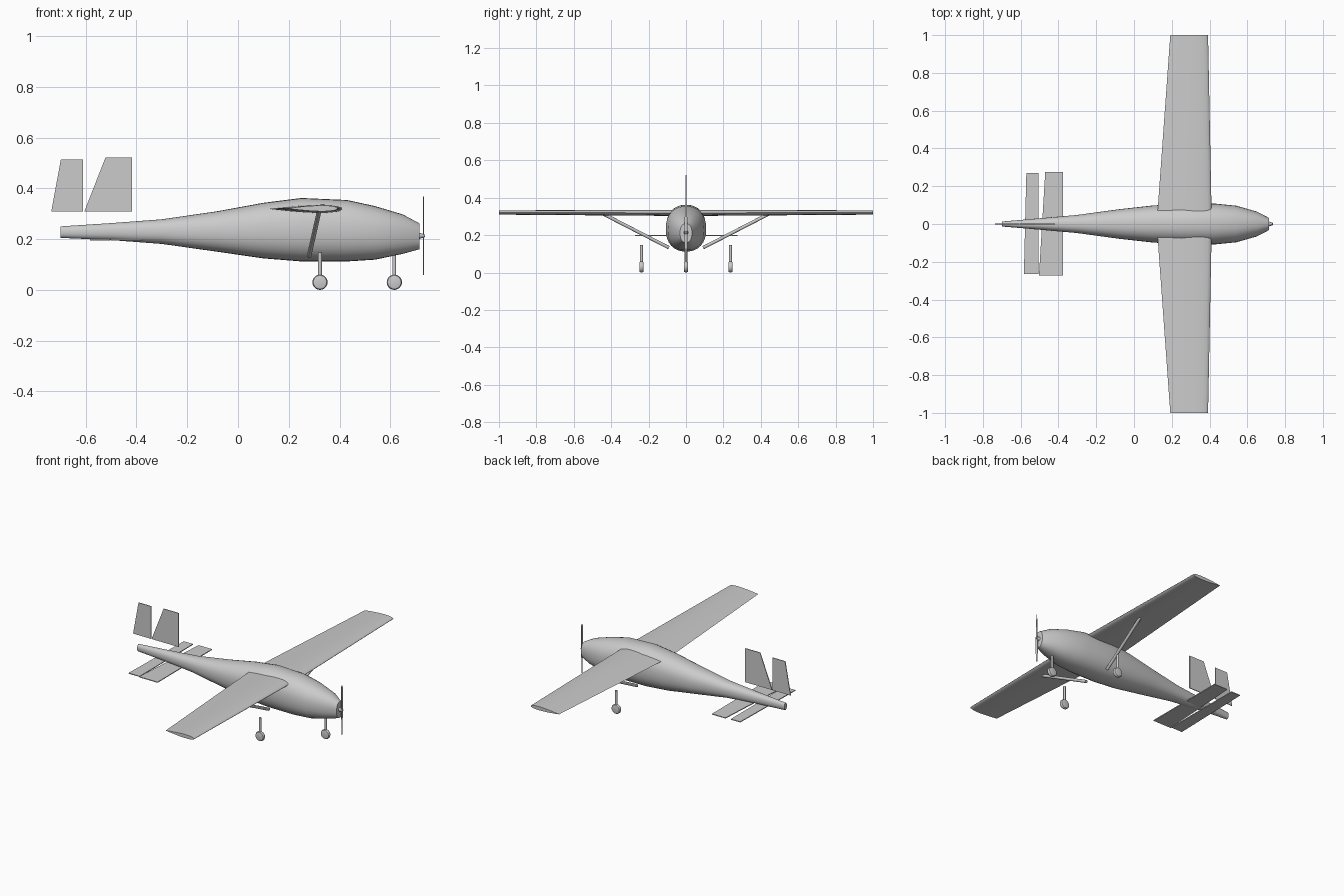
import bpy, bmesh, math
from mathutils import Vector

if "Cube" in bpy.data.objects:
    bpy.data.objects.remove(bpy.data.objects["Cube"])


def finish(bm, name, smooth=True):
    bmesh.ops.recalc_face_normals(bm, faces=bm.faces)
    me = bpy.data.meshes.new(name)
    bm.to_mesh(me)
    bm.free()
    ob = bpy.data.objects.new(name, me)
    bpy.context.collection.objects.link(ob)
    if smooth:
        bpy.ops.object.select_all(action='DESELECT')
        ob.select_set(True)
        bpy.context.view_layer.objects.active = ob
        bpy.ops.object.shade_smooth_by_angle(angle=math.radians(35))
    return ob


def loft(name, rings, smooth=True):
    """Skin a list of equal-length point rings and cap both ends."""
    bm = bmesh.new()
    rows = [[bm.verts.new(p) for p in r] for r in rings]
    n = len(rows[0])
    for a, b in zip(rows, rows[1:]):
        for i in range(n):
            j = (i + 1) % n
            bm.faces.new((a[i], a[j], b[j], b[i]))
    bm.faces.new(rows[0])
    bm.faces.new(rows[-1])
    return finish(bm, name, smooth)


def rod(name, a, b, r1, r2=None, sides=16):
    a, b = Vector(a), Vector(b)
    q = (b - a).to_track_quat('Z', 'Y')
    ring = lambda c, r: [c + q @ Vector((r * math.cos(t), r * math.sin(t), 0))
                         for t in (2 * math.pi * i / sides for i in range(sides))]
    return loft(name, [ring(a, r1), ring(b, r1 if r2 is None else r2)])


def plate(name, pts, axis, thick=0.005):
    """Thin flat panel from a 3D outline, thickened along an axis."""
    off = Vector(axis) * thick / 2
    return loft(name, [[Vector(p) - off for p in pts],
                       [Vector(p) + off for p in pts]], False)


# fuselage: station x, bottom z, top z, half width
stations = [(-0.70, .205, .25, .013), (-0.50, .196, .263, .030), (-0.30, .181, .278, .048),
            (-0.08, .150, .310, .078), (0.10, .124, .343, .098), (0.25, .112, .362, .107),
            (0.43, .112, .354, .108), (0.54, .119, .330, .097), (0.65, .142, .297, .066),
            (0.715, .160, .262, .032)]


def section(x, zb, zt, w, n=32, e=0.88):
    pts = []
    for i in range(n):
        c, s = math.cos(2 * math.pi * i / n), math.sin(2 * math.pi * i / n)
        pts.append((x, w * math.copysign(abs(c) ** e, c),
                    (zb + zt) / 2 + (zt - zb) / 2 * math.copysign(abs(s) ** e, s)))
    return pts


loft("fuselage", [section(*s) for s in stations])


# wing with tapered airfoil
def airfoil(y, x_le, x_te, zc, n=12, t=0.115):
    up = []
    for i in range(n + 1):
        u = (1 - math.cos(math.pi * i / n)) / 2
        h = 5 * t * (0.2969 * u ** .5 - .126 * u - .3516 * u * u + .2843 * u ** 3 - .1036 * u ** 4)
        up.append((u, h))
    prof = up + [(u, -h) for u, h in up[-2:0:-1]]
    c = x_le - x_te
    return [(x_le - u * c, y, zc + h * c) for u, h in prof]


tip, root = (0.392, 0.192, 0.321), (0.412, 0.120, 0.319)
loft("wing", [airfoil(-1, *tip), airfoil(0, *root), airfoil(1, *tip)])

# tail surfaces
plate("tail_fin", [(-.606, 0, .308), (-.417, 0, .308), (-.417, 0, .522), (-.522, 0, .522)], (0, 1, 0))
plate("rudder", [(-.736, 0, .308), (-.610, 0, .308), (-.610, 0, .514), (-.698, 0, .514)], (0, 1, 0))
plate("stabilizer", [(-.503, -.272, .197), (-.375, -.272, .197),
                     (-.375, .275, .197), (-.470, .275, .197)], (0, 0, 1))
plate("elevator", [(-.583, -.266, .197), (-.505, -.266, .197),
                   (-.505, .270, .197), (-.570, .270, .197)], (0, 0, 1))

# wing struts
for s, side in ((-1, "right"), (1, "left")):
    rod("wing_strut_" + side, (.280, s * .092, .133), (.320, s * .44, .312), .009)

# landing gear
for name, x, y in (("right", .323, -.238), ("left", .323, .238), ("nose", .616, 0)):
    rod("gear_leg_" + name, (x, y, .03), (x, y, .147), .0075)
    wheel = [(-.0115, .020), (-.0095, .0265), (-.004, .030), (.004, .030), (.0095, .0265), (.0115, .020)]
    loft("wheel_" + name, [[(x + r * math.cos(a), y + d, .030 + r * math.sin(a))
                            for a in (2 * math.pi * i / 28 for i in range(28))] for d, r in wheel])

# spinner and twisted propeller
rod("spinner", (.71, 0, .213), (.737, 0, .213), .014, .005)
rings = []
for i in range(-8, 9):
    f = i / 8
    w = .008 * (1 - .5 * f * f)
    ang = .35 * f
    dx, dy = w * math.sin(ang), w * math.cos(ang)
    z = .213 + .155 * f
    rings.append([(.731 - dx - .001, -dy, z), (.731 + dx - .001, dy, z),
                  (.731 + dx + .001, dy, z), (.731 - dx + .001, -dy, z)])
loft("propeller", rings)
